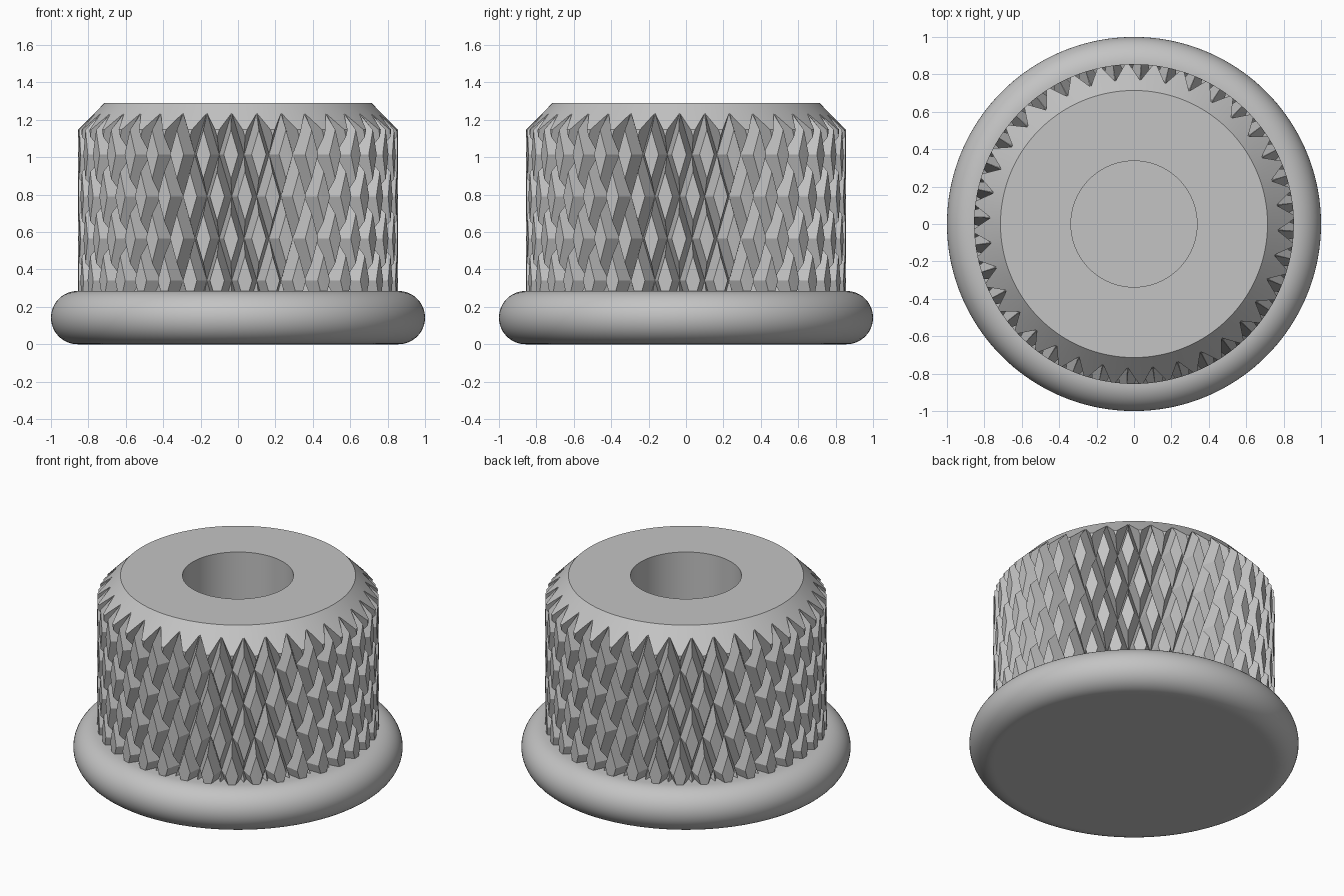
import bpy, bmesh, math

cube = bpy.data.objects.get("Cube")
if cube:
    bpy.data.objects.remove(cube, do_unlink=True)

SEGMENTS = 180
RIM_RADIUS = 0.1425          # rounding of the base flange
COLUMNS = 72                 # knurl half cells around the grip
PITCH = 0.2247               # height of a knurl half cell
TOP_CROSSING = 1.24
VALLEY, PEAK = 0.77, 0.975   # radii of groove bottoms and uncut diamond tips

metal = bpy.data.materials.new("light_grey_metal")
metal.use_nodes = True
grey = (0.55, 0.55, 0.55, 1)
metal.diffuse_color = grey
metal.node_tree.nodes["Principled BSDF"].inputs["Base Color"].default_value = grey


def make_object(name, bm):
    bmesh.ops.recalc_face_normals(bm, faces=bm.faces)
    mesh = bpy.data.meshes.new(name)
    bm.to_mesh(mesh)
    bm.free()
    obj = bpy.data.objects.new(name, mesh)
    bpy.context.collection.objects.link(obj)
    return obj


def ring_points(bm, radii, z, start=0.0):
    step = math.tau / len(radii)
    return [bm.verts.new((r * math.cos(start + i * step),
                          r * math.sin(start + i * step), z))
            for i, r in enumerate(radii)]


def lathe(name, profile, closed):
    """Turn a profile of (radius, z) points; open ends are capped."""
    bm = bmesh.new()
    rings = [ring_points(bm, [r] * SEGMENTS, z) for r, z in profile]
    pairs = list(zip(rings, rings[1:]))
    if closed:
        pairs.append((rings[-1], rings[0]))
    else:
        bm.faces.new(rings[0])
        bm.faces.new(rings[-1])
    for a, b in pairs:
        for i in range(SEGMENTS):
            k = (i + 1) % SEGMENTS
            bm.faces.new((a[i], a[k], b[k], b[i]))
    return make_object(name, bm)


def finish(obj, angle):
    obj.data.materials.clear()
    obj.data.materials.append(metal)
    bpy.ops.object.select_all(action='DESELECT')
    obj.select_set(True)
    bpy.context.view_layer.objects.active = obj
    bpy.ops.object.shade_smooth_by_angle(angle=math.radians(angle))


# Base flange with a fully rounded rim
centre = 1 - RIM_RADIUS
rim = []
for i in range(25):
    a = math.pi * (i / 24 - 0.5)
    rim.append((centre + RIM_RADIUS * math.cos(a), RIM_RADIUS * (1 + math.sin(a))))
top = 2 * RIM_RADIUS
flange = lathe("base_flange", [(0.84, 0)] + rim + [(0.84, top)], False)
finish(flange, 30)

# Knurl: alternating peaks and valleys form rows of four-sided pyramids
bm = bmesh.new()
start = math.radians(-92.5)
rows = []
for j in range(-1, 6):
    radii = [PEAK if (i + j) % 2 else VALLEY for i in range(COLUMNS)]
    rows.append(ring_points(bm, radii, TOP_CROSSING - PITCH * j, start))
for n, row in enumerate(rows):
    for i in range(COLUMNS):
        if (i + n - 1) % 2 == 0:
            continue
        tip, east, west = row[i], row[(i + 1) % COLUMNS], row[i - 1]
        if n > 0:
            above = rows[n - 1][i]
            bm.faces.new((tip, east, above))
            bm.faces.new((tip, above, west))
        if n < len(rows) - 1:
            below = rows[n + 1][i]
            bm.faces.new((tip, west, below))
            bm.faces.new((tip, below, east))
bm.faces.new(rows[0])
bm.faces.new(rows[-1])
bmesh.ops.triangulate(bm, faces=[f for f in bm.faces if len(f.verts) > 4])
grip = make_object("knurled_grip", bm)

# Trim the knurl to a bored cylinder with a chamfered top edge
trim = lathe("grip_trim", [(0.337, 0.25), (0.855, 0.25), (0.855, 1.147),
                           (0.714, 1.29), (0.337, 1.29)], True)
trim.hide_render = True
cut = grip.modifiers.new("trim", 'BOOLEAN')
cut.operation = 'INTERSECT'
cut.solver = 'EXACT'
cut.object = trim
bpy.ops.object.select_all(action='DESELECT')
grip.select_set(True)
bpy.context.view_layer.objects.active = grip
bpy.ops.object.modifier_apply(modifier="trim")
bpy.data.objects.remove(trim, do_unlink=True)
finish(grip, 18)
